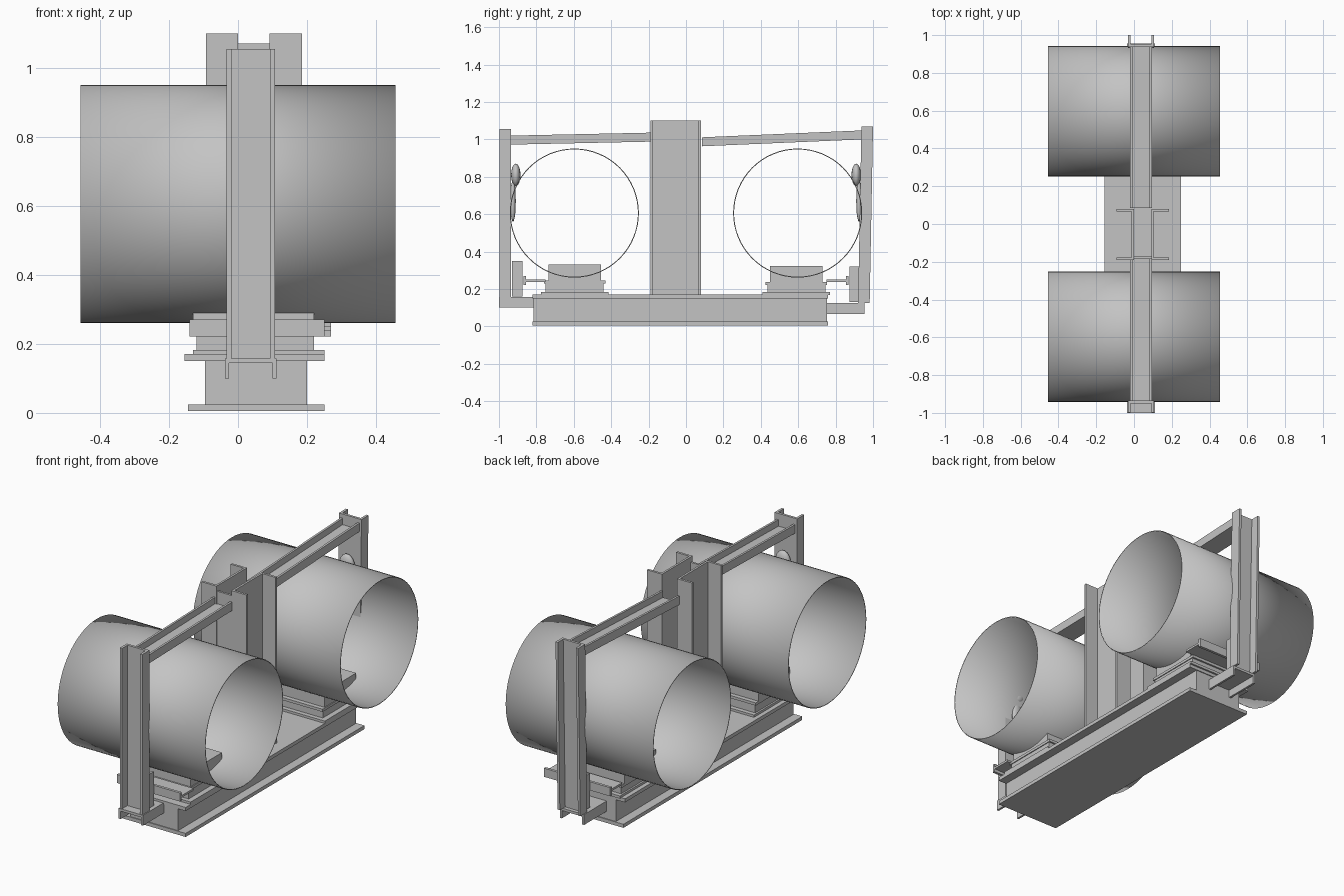
import bpy
import bmesh
import math
from mathutils import Vector, Matrix

cube = bpy.data.objects.get("Cube")
if cube:
    bpy.data.objects.remove(cube, do_unlink=True)

steel = bpy.data.materials.new("steel grey")
steel.use_nodes = True
GREY = (0.55, 0.55, 0.55, 1)
steel.diffuse_color = GREY
steel.node_tree.nodes["Principled BSDF"].inputs["Base Color"].default_value = GREY


def finish(name, bm):
    bmesh.ops.recalc_face_normals(bm, faces=bm.faces)
    mesh = bpy.data.meshes.new(name)
    bm.to_mesh(mesh)
    bm.free()
    mesh.materials.append(steel)
    obj = bpy.data.objects.new(name, mesh)
    bpy.context.collection.objects.link(obj)
    return obj


def box(name, x, y, z):
    """Block between coordinate ranges."""
    bm = bmesh.new()
    bmesh.ops.create_cube(bm, size=1)
    for v in bm.verts:
        v.co = [(r[0] + r[1]) / 2 + c * (r[1] - r[0]) for r, c in zip((x, y, z), v.co)]
    return finish(name, bm)


def sweep(name, profile, start, end, u, v):
    """Straight bar: a closed profile in axes u, v carried from start to end."""
    bm = bmesh.new()
    u, v = Vector(u), Vector(v)
    rings = [[bm.verts.new(Vector(p) + u * a + v * b) for a, b in profile] for p in (start, end)]
    n = len(profile)
    for i in range(n):
        j = (i + 1) % n
        bm.faces.new((rings[0][i], rings[0][j], rings[1][j], rings[1][i]))
    for ring in rings:
        bm.faces.new(ring)
    return finish(name, bm)


def channel(width, depth, web, wall):
    """U profile with its web at zero and its legs pointing along +v."""
    h = width / 2
    return [(-h, 0), (h, 0), (h, depth), (h - wall, depth), (h - wall, web),
            (wall - h, web), (wall - h, depth), (-h, depth)]


X, Y, Z = (1, 0, 0), (0, 1, 0), (0, 0, 1)
MID = 0.037

# Base girder: closed box between two wide flanges
box("base_box", (-0.095, 0.2), (-0.815, 0.755), (0.02, 0.155))
box("base_top_flange", (-0.155, 0.25), (-0.82, 0.76), (0.15, 0.17))
box("base_bottom_flange", (-0.145, 0.25), (-0.82, 0.76), (0.005, 0.025))

# Central column: two channels back to back
half = channel(0.27, 0.093, 0.012, 0.013)
sweep("column_right_channel", half, (0.0, -0.055, 0.17), (0.0, -0.055, 1.1), Y, (-1, 0, 0))
sweep("column_left_channel", half, (0.092, -0.055, 0.17), (0.092, -0.055, 1.1), Y, X)
box("column_spacer", (0.0, 0.092), (-0.185, -0.173), (0.17, 1.07))

# Top arms: channels opening upward, each gently sloped
arm = channel(0.115, 0.048, 0.012, 0.012)
sweep("front_arm", arm, (MID, -0.935, 0.972), (MID, -0.185, 0.988), X, Z)
sweep("rear_arm", arm, (MID, 0.085, 0.963), (MID, 0.945, 1.0), X, Z)

# Outer posts: channels opening outward
post = channel(0.14, 0.062, 0.014, 0.014)
sweep("front_post", post, (MID, -0.935, 0.155), (MID, -0.935, 1.055), X, (0, -1, 0))
sweep("rear_post", post, (MID, 0.92, 0.125), (MID, 0.938, 1.07), X, Y)

# Foot brackets: channels opening downward
foot = channel(0.15, 0.058, 0.014, 0.012)
sweep("front_foot", foot, (MID, -1.0, 0.158), (MID, -0.815, 0.158), X, (0, 0, -1))
sweep("rear_foot", foot, (MID, 0.755, 0.125), (MID, 0.955, 0.125), X, (0, 0, -1))


def pipe(name, y, z):
    bm = bmesh.new()
    turn = Matrix.Translation((0, y, z)) @ Matrix.Rotation(math.pi / 2, 4, 'Y')
    bmesh.ops.create_cone(bm, cap_ends=False, segments=64, radius1=0.345,
                          radius2=0.345, depth=0.912, matrix=turn)
    obj = finish(name, bm)
    wall = obj.modifiers.new("wall", 'SOLIDIFY')
    wall.thickness = 0.005
    wall.offset = -1
    bpy.ops.object.select_all(action='DESELECT')
    obj.select_set(True)
    bpy.context.view_layer.objects.active = obj
    bpy.ops.object.shade_smooth_by_angle(angle=math.radians(40))


def lug(name, y, z, size):
    bm = bmesh.new()
    place = Matrix.Translation((MID, y, z)) @ Matrix.Diagonal((*size, 1))
    bmesh.ops.create_uvsphere(bm, u_segments=16, v_segments=10, radius=1, matrix=place)
    for face in bm.faces:
        face.smooth = True
    finish(name, bm)


# Pipes with their stacked saddles, stop bars, clamps and lugs
for name, side, yc, lift in (("front", -1, -0.595, 0.0), ("rear", 1, 0.59, -0.008)):
    pipe(name + "_pipe", side * 0.597, 0.606)

    def span(inner, outer):
        return sorted((side * inner, side * outer))

    box(name + "_saddle_base", (-0.13, 0.25), (yc - 0.18, yc + 0.18), (0.168, 0.183))
    box(name + "_saddle_block", (-0.12, 0.22), (yc - 0.155, yc + 0.155), (0.18, 0.235 + lift))
    box(name + "_saddle_plate", (-0.13, 0.225), (yc - 0.165, yc + 0.165), (0.23 + lift, 0.245 + lift))
    cradle = [(-0.14, 0), (0.14, 0), (0.14, 0.085), (-0.14, 0.085)]
    sweep(name + "_cradle", cradle, (-0.13, yc, 0.245 + lift), (0.22, yc, 0.245 + lift), Y, Z)

    reach = 0.27 if side > 0 else 0.25
    box(name + "_stop_plate", (-0.13, reach), span(0.75, 0.86), (0.238, 0.25))
    box(name + "_stop_bar", (-0.14, reach), span(0.855, 0.87), (0.222, 0.27))

    clamp = channel(0.11, 0.055, 0.012, 0.012)
    low = 0.16 if side < 0 else 0.13
    sweep(name + "_clamp", clamp, (MID, side * 0.93, low), (MID, side * 0.93, low + 0.19),
          X, (0, -side, 0))
    lug(name + "_upper_lug", side * 0.91, 0.81, (0.045, 0.025, 0.06))
    lug(name + "_lower_lug", side * 0.925, 0.67, (0.03, 0.015, 0.11))
